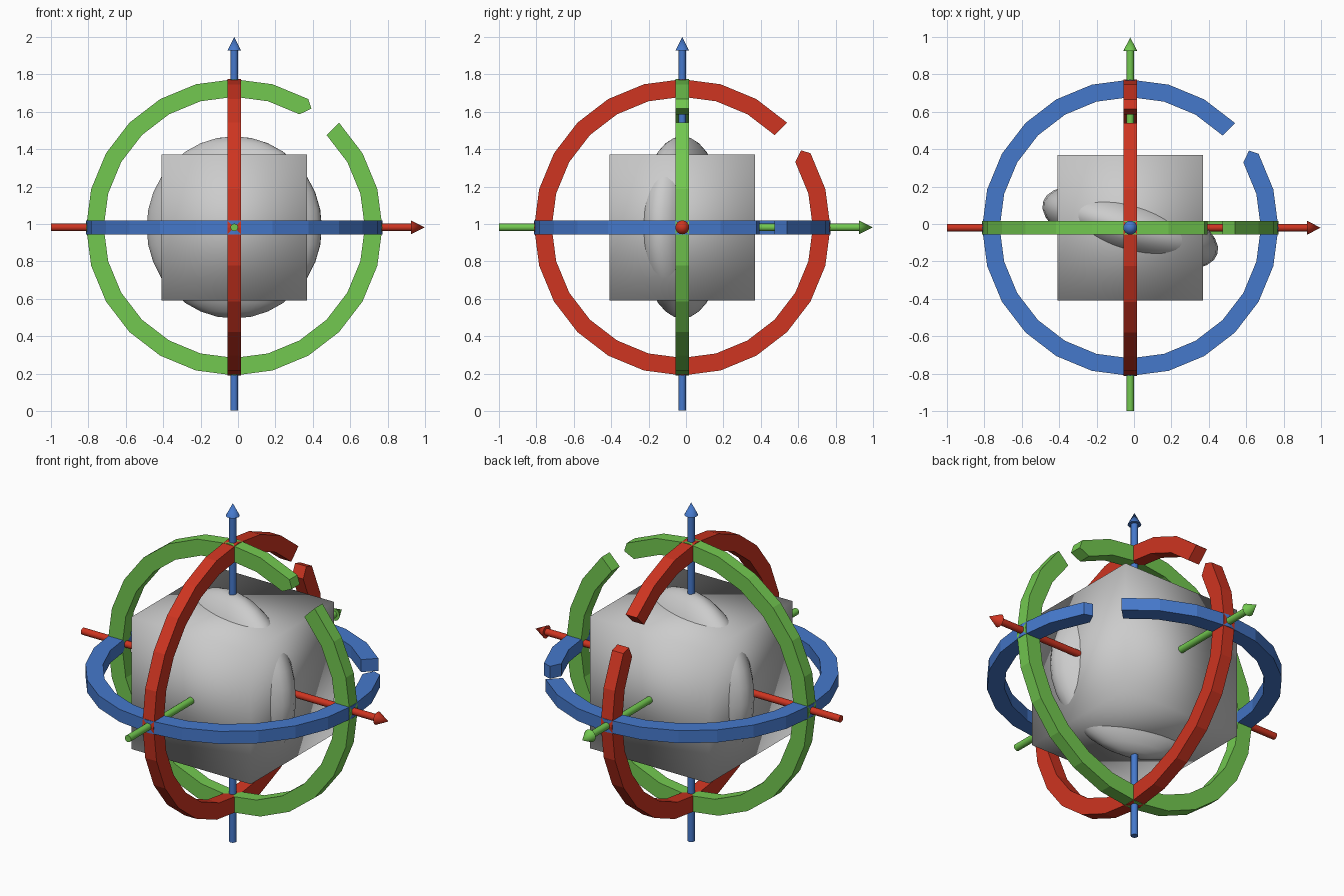
import bpy, bmesh, math
from mathutils import Matrix, Vector

if "Cube" in bpy.data.objects:
    bpy.data.objects.remove(bpy.data.objects["Cube"])

C = Vector((-0.02, -0.02, 0.982))   # common centre of the gizmo
X, Y, Z = Vector((1, 0, 0)), Vector((0, 1, 0)), Vector((0, 0, 1))


def material(name, rgb):
    m = bpy.data.materials.new(name)
    m.diffuse_color = (*rgb, 1)
    m.use_nodes = True
    m.node_tree.nodes["Principled BSDF"].inputs["Base Color"].default_value = m.diffuse_color
    return m


def add_object(name, bm, mat=None, frame=None):
    bmesh.ops.recalc_face_normals(bm, faces=bm.faces)
    me = bpy.data.meshes.new(name)
    bm.to_mesh(me)
    bm.free()
    ob = bpy.data.objects.new(name, me)
    bpy.context.collection.objects.link(ob)
    rot = frame.to_4x4() if frame else Matrix.Identity(4)
    ob.matrix_world = Matrix.Translation(C) @ rot
    if mat:
        me.materials.append(mat)
    return ob


def smooth(ob, angle):
    bpy.ops.object.select_all(action='DESELECT')
    ob.select_set(True)
    bpy.context.view_layer.objects.active = ob
    bpy.ops.object.shade_smooth_by_angle(angle=math.radians(angle))


def ring(name, mat, frame):
    """Flat 24-sided ring with a one-segment gap and one pointed end."""
    bm = bmesh.new()
    r_in, r_out, half = 0.698, 0.792, 0.037

    def polar(r, deg, h):
        a = math.radians(deg)
        return bm.verts.new((r * math.cos(a), r * math.sin(a), h))

    loops = []
    for i in range(24):
        d = 45 + 15 * i
        loops.append([polar(r_in, d, -half), polar(r_out, d, -half),
                      polar(r_out, d, half), polar(r_in, d, half)])
    for a, b in zip(loops, loops[1:]):
        for k in range(4):
            n = (k + 1) % 4
            bm.faces.new((a[k], a[n], b[n], b[k]))
    bm.faces.new(loops[0])
    # pointed end
    lo, hi = polar(0.757, 33, -half), polar(0.757, 33, half)
    e = loops[-1]
    bm.faces.new((e[0], e[1], lo))
    bm.faces.new((e[3], e[2], hi))
    bm.faces.new((e[1], e[2], hi, lo))
    bm.faces.new((e[0], e[3], hi, lo))
    return add_object(name, bm, mat, frame)


def arrow(name, mat, frame):
    """Rod with a cone tip, turned along the local z axis."""
    bm = bmesh.new()
    profile = [(0, -0.98), (0.02, -0.98), (0.02, 0.945), (0.037, 0.945), (0, 1.018)]
    vs = [bm.verts.new((r, 0, h)) for r, h in profile]
    edges = [bm.edges.new(p) for p in zip(vs, vs[1:])]
    bmesh.ops.spin(bm, geom=vs + edges, axis=(0, 0, 1), cent=(0, 0, 0),
                   angle=math.tau, steps=16, use_duplicate=False)
    bmesh.ops.remove_doubles(bm, verts=bm.verts, dist=1e-5)
    smooth(add_object(name, bm, mat, frame), 40)


# cube, fully smooth shaded
bm = bmesh.new()
bmesh.ops.create_cube(bm, size=0.78)
for f in bm.faces:
    f.smooth = True
add_object("core_cube", bm)

# flattened sphere poking through the cube
bm = bmesh.new()
bmesh.ops.create_uvsphere(bm, u_segments=32, v_segments=16, radius=1)
bmesh.ops.scale(bm, vec=(0.487, 0.195, 0.487), verts=bm.verts)
bmesh.ops.rotate(bm, verts=bm.verts, cent=(0, 0, 0),
                 matrix=Matrix.Rotation(math.radians(-16.5), 3, 'Z'))
smooth(add_object("flat_sphere", bm), 30)

# one ring and one arrow per axis: (in-plane u, in-plane v, axis)
for colour, rgb, axes in (("red", (0.62, 0.035, 0.015), (Y, Z, X)),
                          ("green", (0.17, 0.58, 0.08), (Z, X, Y)),
                          ("blue", (0.06, 0.19, 0.6), (X, Y, Z))):
    mat = material(colour, rgb)
    frame = Matrix(axes).transposed()
    ring(colour + "_ring", mat, frame)
    arrow(colour + "_arrow", mat, frame)
